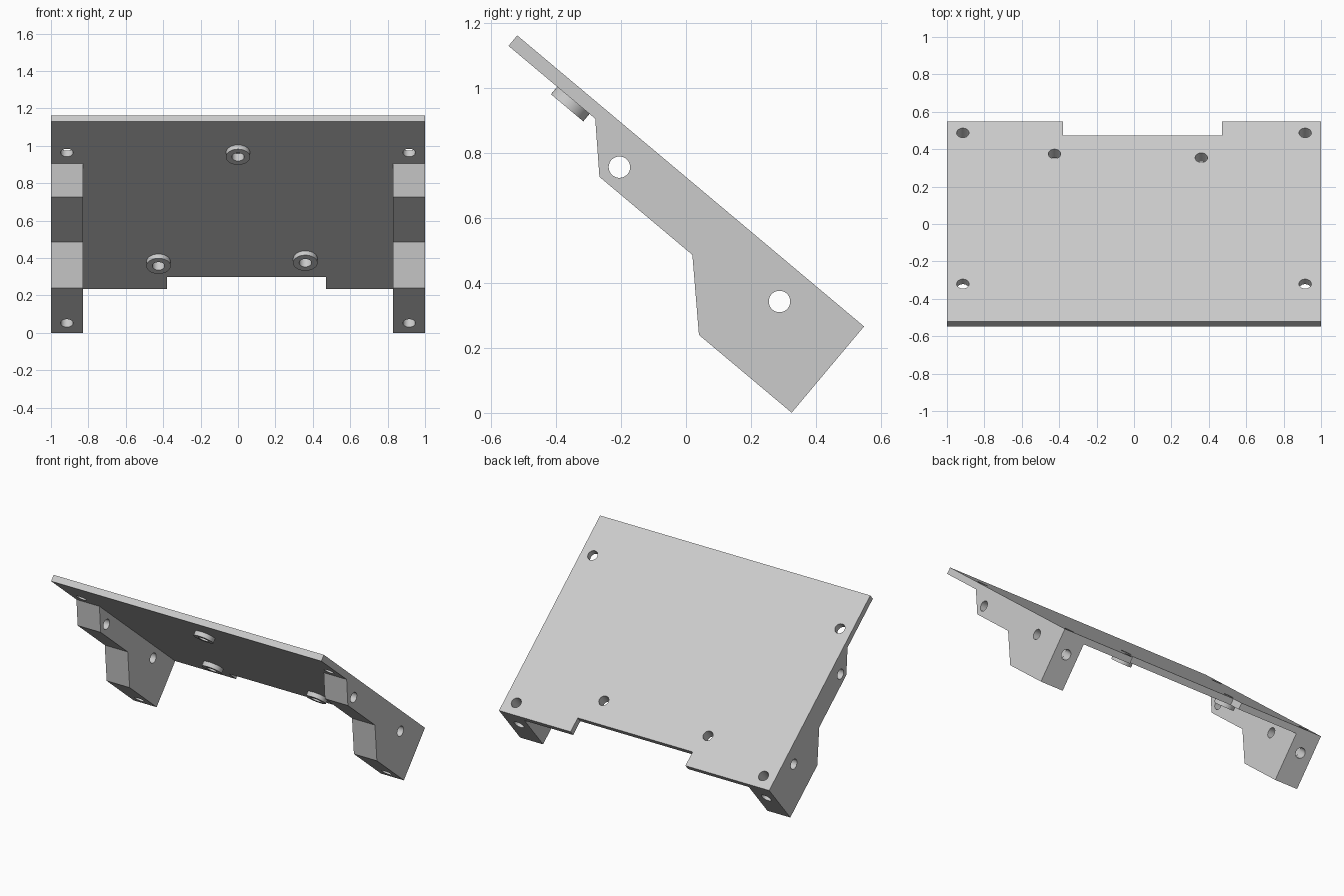
import bpy, bmesh, math
from mathutils import Matrix, Vector

if "Cube" in bpy.data.objects:
    bpy.data.objects.remove(bpy.data.objects["Cube"])

# Everything is modelled flat (x across, y down the slope, z normal to the plate), then tilted
TILT = Matrix.Translation((0, -0.52, 1.163)) @ Matrix.Rotation(math.radians(-40), 4, 'X')
LENGTH, THICK, HOLE = 1.395, 0.042, 0.033

grey = bpy.data.materials.new("light_grey")
grey.use_nodes = True
grey.diffuse_color = (0.6, 0.6, 0.6, 1)
grey.node_tree.nodes["Principled BSDF"].inputs["Base Color"].default_value = (0.6, 0.6, 0.6, 1)


def finish(bm, name):
    bmesh.ops.recalc_face_normals(bm, faces=bm.faces)
    mesh = bpy.data.meshes.new(name)
    bm.to_mesh(mesh)
    bm.free()
    mesh.materials.append(grey)
    ob = bpy.data.objects.new(name, mesh)
    bpy.context.collection.objects.link(ob)
    ob.matrix_world = TILT
    return ob


def prism(name, points, offset):
    bm = bmesh.new()
    face = bm.faces.new([bm.verts.new(p) for p in points])
    new = bmesh.ops.extrude_face_region(bm, geom=[face])["geom"]
    bmesh.ops.translate(bm, verts=[v for v in new if isinstance(v, bmesh.types.BMVert)], vec=offset)
    return finish(bm, name)


def cylinder(name, start, end, radius):
    a, b = Vector(start), Vector(end)
    turn = (b - a).to_track_quat('Z', 'Y').to_matrix().to_4x4()
    bm = bmesh.new()
    bmesh.ops.create_cone(bm, cap_ends=True, segments=40, radius1=radius, radius2=radius,
                          depth=(b - a).length, matrix=Matrix.Translation((a + b) / 2) @ turn)
    return finish(bm, name)


def drill(ob, holes):
    # Cut each hole, bake the result and discard the cutters
    cutters = []
    for start, end in holes:
        cutter = cylinder("hole_cutter", start, end, HOLE)
        cutter.hide_render = True
        mod = ob.modifiers.new("hole", 'BOOLEAN')
        mod.operation, mod.solver, mod.object = 'DIFFERENCE', 'EXACT', cutter
        cutters.append(cutter)
    bpy.context.view_layer.update()
    baked = bpy.data.meshes.new_from_object(ob.evaluated_get(bpy.context.evaluated_depsgraph_get()))
    ob.modifiers.clear()
    ob.data = baked
    for cutter in cutters:
        bpy.data.objects.remove(cutter)
    bpy.ops.object.select_all(action='DESELECT')
    ob.select_set(True)
    bpy.context.view_layer.objects.active = ob
    bpy.ops.object.shade_smooth_by_angle(angle=math.radians(30))


def down(x, y, top=0.1):
    return (x, y, top), (x, y, -0.5)


UPPER, LOWER = 0.261, 1.315
bosses = {"upper": (0, UPPER, -0.02), "right": (-0.425, 1.168, 0.1), "left": (0.36, 1.142, 0.1)}

# Notched plate with corner holes
outline = [(-1, 0), (1, 0), (1, LENGTH), (0.47, LENGTH), (0.47, 1.296),
           (-0.38, 1.296), (-0.38, LENGTH), (-1, LENGTH)]
plate = prism("plate", [(x, y, 0) for x, y in outline], (0, 0, -THICK))
corners = [down(x, y) for x in (-0.915, 0.915) for y in (UPPER, LOWER)]
drill(plate, corners + [down(*b) for b in bosses.values()])

# Round bosses under the plate
for name, (x, y, top) in bosses.items():
    boss = cylinder(name + "_boss", (x, y, -THICK), (x, y, -THICK - 0.03), 0.065)
    drill(boss, [down(x, y, top)])

# Stepped side brackets with cross, corner and end holes
steps = [(0.349, THICK), (0.474, 0.171), (0.848, 0.171), (1.022, 0.347), (LENGTH, 0.347), (LENGTH, THICK)]
for name, side in (("right", -1), ("left", 1)):
    bracket = prism(name + "_bracket", [(side, y, -t) for y, t in steps], (-0.17 * side, 0, 0))
    cross = [((-2, y, -0.1085), (2, y, -0.1085)) for y in (0.502, 1.146)]
    end = ((side * 0.915, 1.5, -0.14), (side * 0.915, 1.146, -0.14))
    drill(bracket, cross + [down(side * 0.915, LOWER), end])
